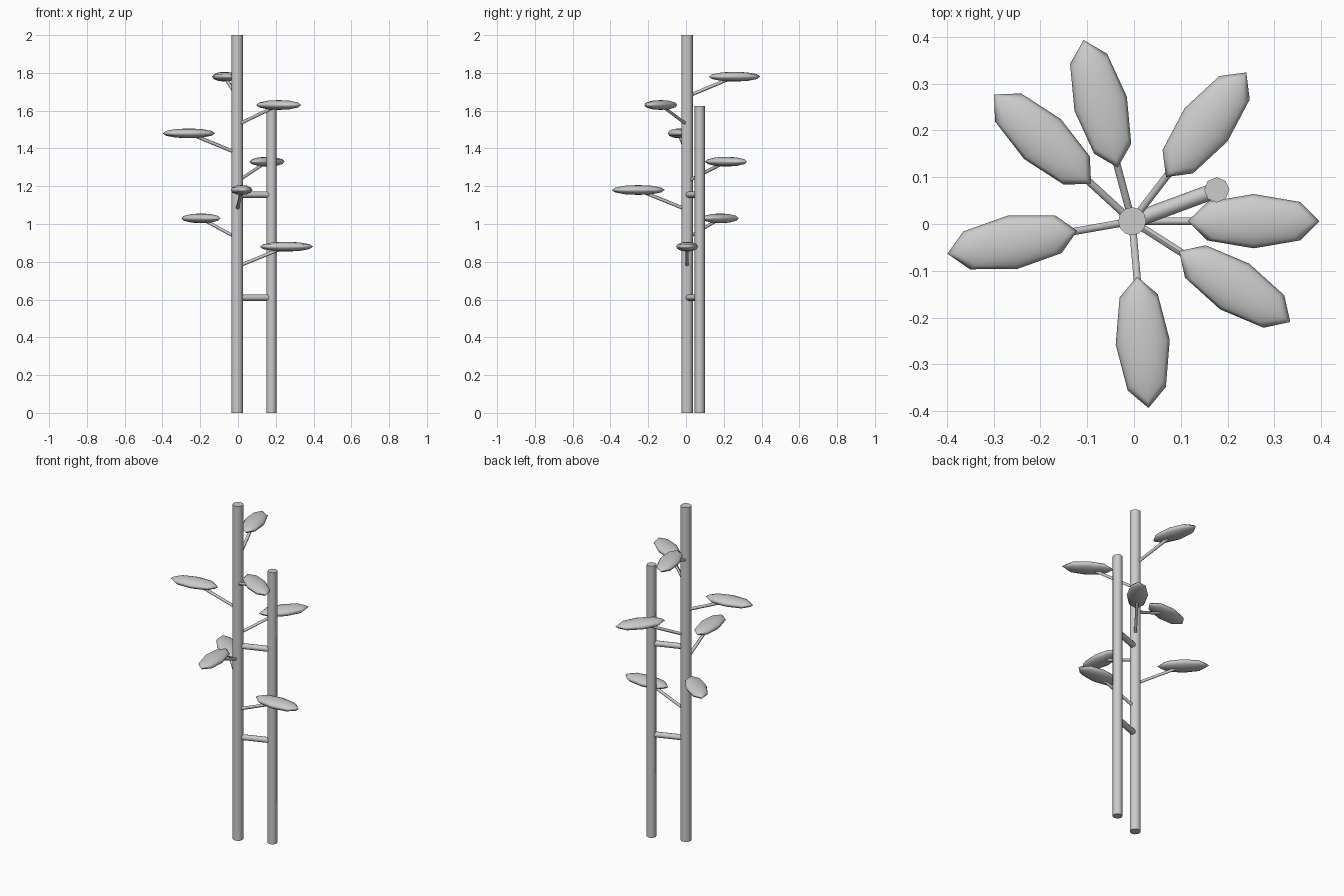
import bpy
from math import radians, cos, sin
from mathutils import Vector

old = bpy.data.objects.get("Cube")
if old:
    bpy.data.objects.remove(old, do_unlink=True)

grey = bpy.data.materials.new("plain_grey")
grey.use_nodes = True
colour = (0.6, 0.6, 0.6, 1)
grey.diffuse_color = colour
grey.node_tree.nodes["Principled BSDF"].inputs["Base Color"].default_value = colour


def finish(name):
    obj = bpy.context.object
    obj.name = name
    obj.data.materials.append(grey)
    bpy.ops.object.shade_smooth_by_angle(angle=radians(60))
    return obj


def rod(name, start, end, radius, sides):
    """Cylinder running between two points."""
    start, end = Vector(start), Vector(end)
    axis = end - start
    bpy.ops.mesh.primitive_cylinder_add(
        vertices=sides, radius=radius, depth=axis.length,
        location=(start + end) / 2,
        rotation=axis.to_track_quat('Z', 'Y').to_euler())
    return finish(name)


# Upright stalks
stem = Vector((-0.004, 0.006, 0))
pole = Vector((0.177, 0.073, 0))
up = Vector((0, 0, 1))
rod("main_stalk", stem, stem + up * 2, 0.03, 12)
rod("support_pole", pole, pole + up * 1.625, 0.027, 8)

# Ties between stalk and pole
for i, z in enumerate((0.61, 1.155)):
    rod(f"tie_{i + 1}", stem + up * z, pole + up * z, 0.017, 8)

# Leaves spiral up the stalk by the golden angle
for i in range(7):
    turn = radians(137.5 * i)
    out = Vector((cos(turn), sin(turn), 0))
    centre = stem + out * 0.26 + up * (0.88 + 0.15 * i)
    rod(f"leaf_stalk_{i + 1}", stem + up * (centre.z - 0.105), centre, 0.009, 6)
    bpy.ops.mesh.primitive_uv_sphere_add(
        segments=8, ring_count=6, radius=1, location=centre, rotation=(0, 0, turn))
    bpy.context.object.scale = (0.141, 0.058, 0.026)
    finish(f"leaf_{i + 1}")
